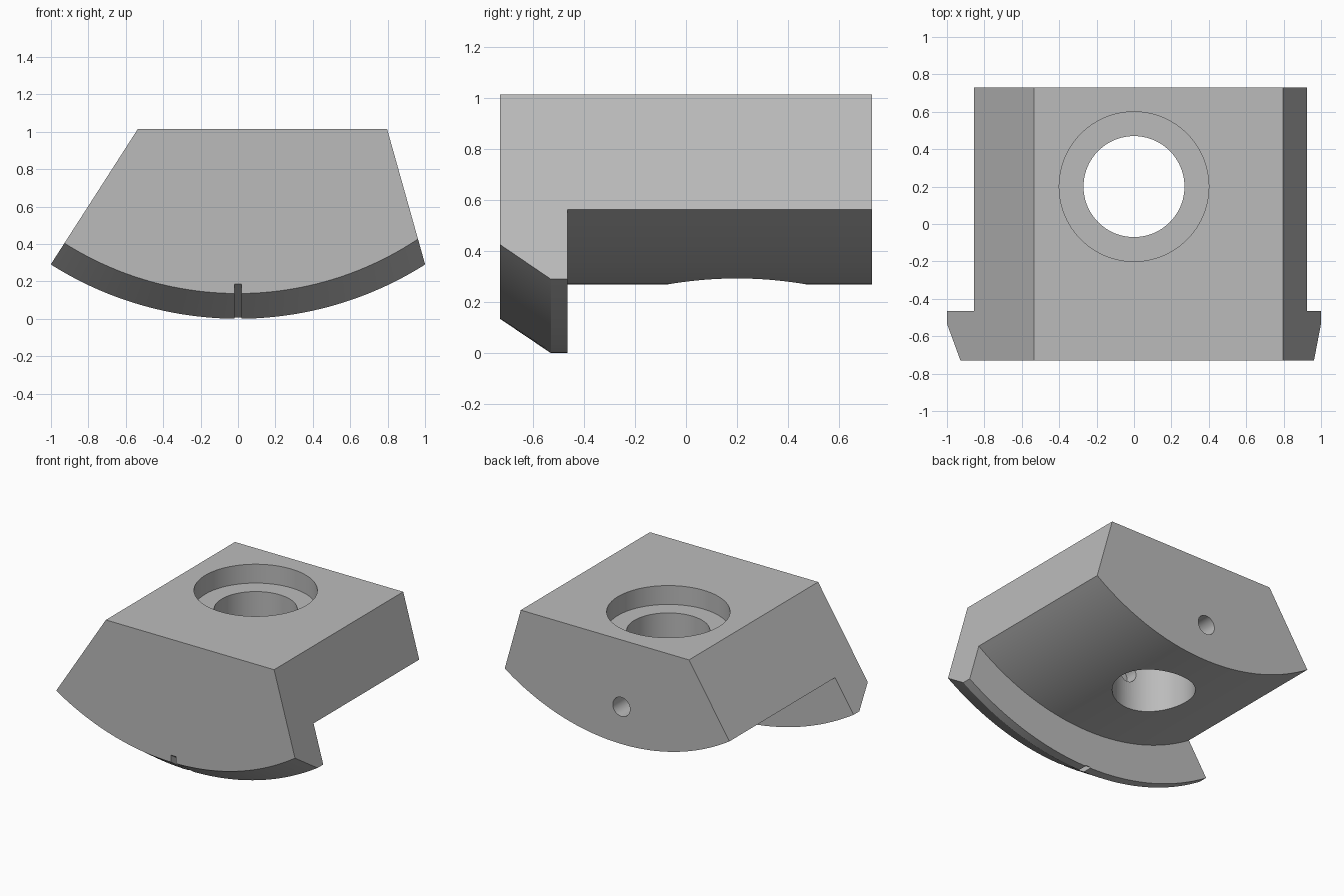
import bpy, bmesh, math
from mathutils import Vector, Matrix

if "Cube" in bpy.data.objects:
    bpy.data.objects.remove(bpy.data.objects["Cube"], do_unlink=True)

ARC_CENTRE = Vector((0, 1.87))
R_LIP, R_CHAMFER, R_BODY = 1.87, 1.735, 1.60
TOP = 1.015
SIDES = ((Vector((-0.535, TOP)), Vector((-1, 0.292))),
         (Vector((0.797, TOP)), Vector((1, 0.292))))
ARC_STEPS = 64
BORE_Y = 0.2

grey = bpy.data.materials.new("plain grey")
grey.use_nodes = True
grey.diffuse_color = (0.5, 0.5, 0.5, 1)
grey.node_tree.nodes["Principled BSDF"].inputs["Base Color"].default_value = (0.5, 0.5, 0.5, 1)


def make_object(name, bm):
    bmesh.ops.recalc_face_normals(bm, faces=bm.faces)
    mesh = bpy.data.meshes.new(name)
    bm.to_mesh(mesh)
    bm.free()
    mesh.materials.append(grey)
    obj = bpy.data.objects.new(name, mesh)
    bpy.context.collection.objects.link(obj)
    return obj


def side_point(side, radius):
    """Where a slanted flank meets the arc of the given radius."""
    start, end = side
    d = (end - start).normalized()
    f = start - ARC_CENTRE
    b = f.dot(d)
    return start + d * (-b + math.sqrt(b * b - f.dot(f) + radius ** 2))


def section(radius):
    """Flat top, slanted flanks and an arched underside."""
    left, right = SIDES
    pl, pr = side_point(left, radius), side_point(right, radius)
    a0, a1 = (math.asin(p.x / radius) for p in (pr, pl))
    arc = []
    for i in range(ARC_STEPS + 1):
        a = a0 + (a1 - a0) * i / ARC_STEPS
        arc.append(ARC_CENTRE + radius * Vector((math.sin(a), -math.cos(a))))
    return [left[0], right[0], side_point(right, R_BODY), *arc, side_point(left, R_BODY)]


def loft(name, stations):
    bm = bmesh.new()
    shared = {}

    def vert(p, y):
        key = (round(p.x, 4), round(y, 4), round(p.y, 4))
        if key not in shared:
            shared[key] = bm.verts.new((p.x, y, p.y))
        return shared[key]

    def face(verts):
        unique = list(dict.fromkeys(verts))
        if len(unique) > 2:
            bm.faces.new(unique)

    rings = [[vert(p, y) for p in section(r)] for y, r in stations]
    for a, b in zip(rings, rings[1:]):
        for i in range(len(a)):
            j = (i + 1) % len(a)
            face([a[i], a[j], b[j], b[i]])
    face(rings[0])
    face(rings[-1])
    return make_object(name, bm)


def cylinder(name, radius, start, end):
    start, end = Vector(start), Vector(end)
    axis = end - start
    bm = bmesh.new()
    turn = axis.to_track_quat('Z', 'Y').to_matrix().to_4x4()
    bmesh.ops.create_cone(bm, cap_ends=True, segments=96, radius1=radius, radius2=radius,
                          depth=axis.length,
                          matrix=Matrix.Translation((start + end) / 2) @ turn)
    return make_object(name, bm)


def prism(name, half_width, outline):
    """Extrude a (y, z) outline across x."""
    bm = bmesh.new()
    face = bm.faces.new([bm.verts.new((-half_width, y, z)) for y, z in outline])
    new = bmesh.ops.extrude_face_region(bm, geom=[face])["geom"]
    verts = [g for g in new if isinstance(g, bmesh.types.BMVert)]
    bmesh.ops.translate(bm, verts=verts, vec=(2 * half_width, 0, 0))
    return make_object(name, bm)


# Clamp block: chamfered front lip, then the body with its raised underside
block = loft("clamp_block", [(-0.73, R_CHAMFER), (-0.53, R_LIP), (-0.465, R_LIP),
                             (-0.465, R_BODY), (0.73, R_BODY)])

# Stepped vertical bore, cross hole from the back, and slot along the chamfer
cutters = [
    cylinder("counterbore_cutter", 0.40, (0, BORE_Y, 0.88), (0, BORE_Y, 1.3)),
    cylinder("bore_cutter", 0.27, (0, BORE_Y, 0.1), (0, BORE_Y, 1.2)),
    cylinder("cross_hole_cutter", 0.068, (0, 0.9, 0.536), (0, -0.15, 0.536)),
    prism("slot_cutter", 0.02, [(-0.83, 0.2525), (-0.43, -0.0175), (-0.43, -0.3), (-0.83, -0.3)]),
]
bpy.context.view_layer.objects.active = block
block.select_set(True)
for cutter in cutters:
    cutter.hide_render = True
    mod = block.modifiers.new(cutter.name, 'BOOLEAN')
    mod.operation = 'DIFFERENCE'
    mod.solver = 'EXACT'
    mod.object = cutter
    bpy.ops.object.modifier_apply(modifier=mod.name)
    bpy.data.objects.remove(cutter, do_unlink=True)

bpy.ops.object.shade_smooth_by_angle(angle=math.radians(15))
